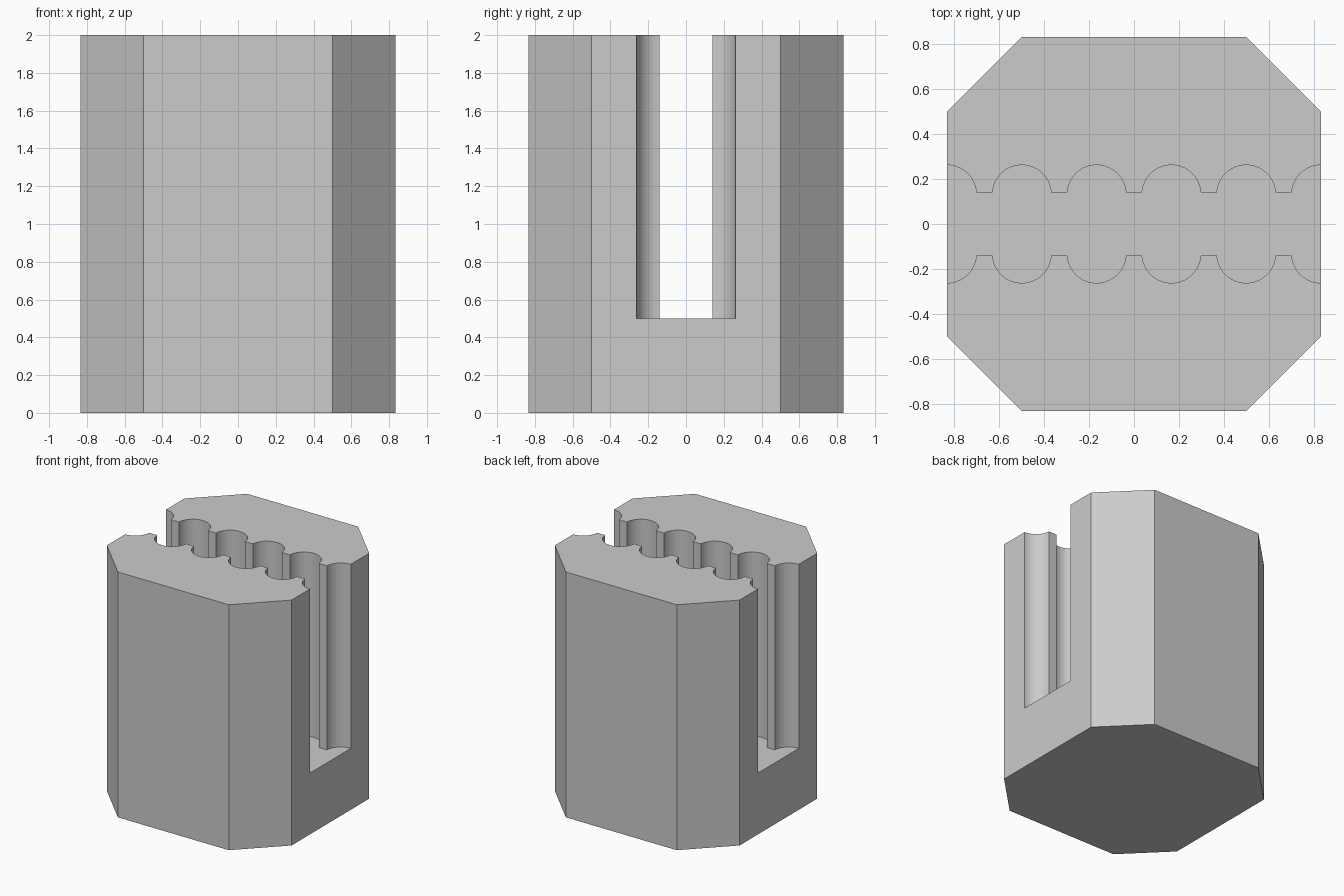
import bpy
import bmesh
from math import cos, sin, pi, radians

cube = bpy.data.objects.get("Cube")
if cube:
    bpy.data.objects.remove(cube, do_unlink=True)

HALF, FLAT, HEIGHT = 0.833, 0.5, 2.0      # block half width, flat half length
WALL, FLOOR = 0.14, 0.5                   # slot half gap and floor height
PITCH, RADIUS, OFFSET = 1 / 3, 0.131, 0.132   # scallops along the slot
STEPS = 20

grey = bpy.data.materials.new("light grey")
grey.use_nodes = True
colour = (0.6, 0.6, 0.6, 1)
grey.diffuse_color = colour
grey.node_tree.nodes["Principled BSDF"].inputs["Base Color"].default_value = colour


def prism(name, outline, bottom, top):
    """Extrude a closed outline straight up."""
    bm = bmesh.new()
    face = bm.faces.new([bm.verts.new((x, y, bottom)) for x, y in outline])
    side = bmesh.ops.extrude_face_region(bm, geom=[face])["geom"]
    verts = [v for v in side if isinstance(v, bmesh.types.BMVert)]
    bmesh.ops.translate(bm, verts=verts, vec=(0, 0, top - bottom))
    bmesh.ops.recalc_face_normals(bm, faces=bm.faces)
    mesh = bpy.data.meshes.new(name)
    bm.to_mesh(mesh)
    bm.free()
    mesh.materials.append(grey)
    obj = bpy.data.objects.new(name, mesh)
    bpy.context.collection.objects.link(obj)
    return obj


# Block with chamfered vertical corners
quarter = [(HALF, -FLAT), (HALF, FLAT)]
octagon = []
for turn in range(4):
    octagon += quarter
    quarter = [(-y, x) for x, y in quarter]
block = prism("slotted_block", octagon, 0, HEIGHT)

# Slot outline: flat walls broken by six pairs of round scallops
upper = [(-1.1, WALL)]
for i in range(6):
    centre = (i - 2.5) * PITCH
    upper.append((centre - RADIUS, WALL))
    for k in range(1, STEPS):
        a = pi * (1 - k / STEPS)
        upper.append((centre + RADIUS * cos(a), OFFSET + RADIUS * sin(a)))
    upper.append((centre + RADIUS, WALL))
upper.append((1.1, WALL))
lower = [(x, -y) for x, y in reversed(upper)]
cutter = prism("slot_cutter", upper + lower, FLOOR, HEIGHT + 0.2)
cutter.hide_render = True

# Cut the slot and drop the cutter
cut = block.modifiers.new("slot", "BOOLEAN")
cut.operation = "DIFFERENCE"
cut.solver = "EXACT"
cut.object = cutter
bpy.ops.object.select_all(action="DESELECT")
block.select_set(True)
bpy.context.view_layer.objects.active = block
bpy.ops.object.modifier_apply(modifier=cut.name)
bpy.data.objects.remove(cutter, do_unlink=True)
bpy.ops.object.shade_smooth_by_angle(angle=radians(30))
